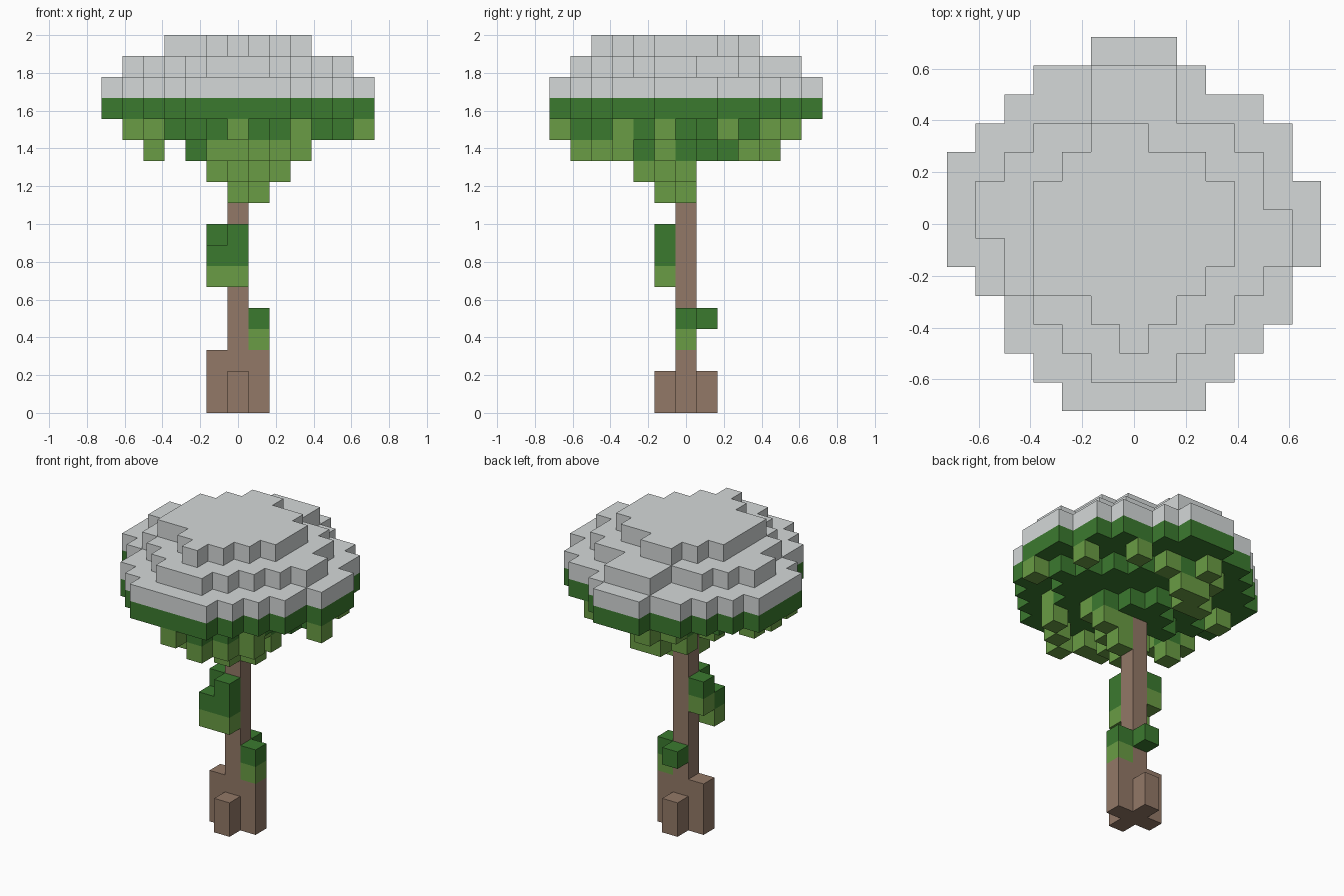
import bpy
import bmesh
from mathutils import Vector

cube = bpy.data.objects.get("Cube")
if cube:
    bpy.data.objects.remove(cube, do_unlink=True)

UNIT = 1 / 9  # edge of one block


def make_material(name, color):
    mat = bpy.data.materials.new(name)
    mat.use_nodes = True
    mat.diffuse_color = (*color, 1)
    mat.node_tree.nodes["Principled BSDF"].inputs["Base Color"].default_value = (*color, 1)
    return mat


bark = make_material("brown bark", (0.29, 0.19, 0.135))
dark_leaf = make_material("dark green leaf", (0.044, 0.195, 0.028))
light_leaf = make_material("light green leaf", (0.143, 0.335, 0.058))
snow = make_material("grey snow", (0.66, 0.69, 0.69))


def build_blocks(name, cells, mat):
    """Skin a set of grid cells with their exposed faces only."""
    cells = set(cells)
    bm = bmesh.new()
    for cell in cells:
        for axis in range(3):
            for side in (-1, 1):
                step = [0, 0, 0]
                step[axis] = side
                if tuple(c + s for c, s in zip(cell, step)) in cells:
                    continue
                normal = Vector(step)
                u = Vector([float(k == (axis + 1) % 3) for k in range(3)])
                v = normal.cross(u)
                mid = Vector(cell) + Vector((0, 0, 0.5)) + normal / 2
                corners = [mid + (u * a + v * b) / 2
                           for a, b in ((-1, -1), (1, -1), (1, 1), (-1, 1))]
                bm.faces.new([bm.verts.new(p * UNIT) for p in corners])
    bmesh.ops.remove_doubles(bm, verts=bm.verts, dist=UNIT / 100)
    bmesh.ops.dissolve_limit(bm, angle_limit=0.01, verts=bm.verts, edges=bm.edges)
    mesh = bpy.data.meshes.new(name)
    bm.to_mesh(mesh)
    bm.free()
    mesh.materials.append(mat)
    obj = bpy.data.objects.new(name, mesh)
    bpy.context.collection.objects.link(obj)


def disc(spans, back, layer):
    """Fill rows from back to front, each given as its first and last column."""
    return {(x, back - n, layer) for n, (lo, hi) in enumerate(spans)
            for x in range(lo, hi + 1)}


def column(x, y, low, high):
    return {(x, y, z) for z in range(low, high + 1)}


# Trunk and four roots
build_blocks("trunk", column(0, 0, 0, 12), bark)
for name, x, y, top in (("left_root", 1, 0, 2), ("right_root", -1, 0, 2),
                        ("front_root", 0, -1, 1), ("back_root", 0, 1, 1)):
    build_blocks(name, column(x, y, 0, top), bark)

# Leaf clumps growing on the trunk
build_blocks("upper_clump_leaves",
             column(0, -1, 7, 8) | column(-1, -1, 7, 7) | column(-1, 0, 8, 8), dark_leaf)
build_blocks("upper_clump_tips", {(0, -1, 6), (-1, -1, 6), (-1, 0, 7)}, light_leaf)
build_blocks("lower_clump_leaves", {(1, 0, 4), (0, 1, 4)}, dark_leaf)
build_blocks("lower_clump_tip", {(1, 0, 3)}, light_leaf)

# Snow tiers, widest at the bottom
wide = [(-1, 1), (-3, 2), (-4, 4), (-5, 5), (-6, 5), (-6, 6), (-6, 6), (-6, 6),
        (-5, 5), (-4, 5), (-4, 4), (-3, 3), (-2, 2)]
middle = [(-1, 1), (-1, 1), (-3, 3), (-4, 4), (-5, 4), (-5, 5), (-4, 5),
          (-4, 4), (-3, 3), (-2, 2), (-1, 1)]
top = [(-1, 0), (-2, 2), (-3, 3), (-3, 3), (-3, 3), (-3, 2), (-1, 1), (0, 0)]
build_blocks("snow_bottom", disc(wide, 6, 15), snow)
build_blocks("snow_middle", disc(middle, 5, 16), snow)
build_blocks("snow_top", disc(top, 3, 17), snow)

# Hanging leaf tips: shallow ones on the rim, deeper ones further in
shallow = [(-5, -2), (-4, -3), (0, -6), (3, -3), (6, -1), (5, 2), (3, 4),
           (1, 4), (-1, 5), (-2, 4), (-5, 1)]
deep = [(-4, -2), (-1, -4), (0, -4), (1, -5), (2, -4), (3, -3), (2, -1),
        (-1, 3), (-2, 3), (-1, 4), (0, 4)]
inner = [(-1, -1), (0, -2), (1, -1), (2, 0)]
tips = {(x, y, 13) for x, y in shallow}
tips |= {(x, y, 12) for x, y in deep}
tips |= {(x, y, 11) for x, y in inner}
tips |= column(0, -1, 10, 11) | column(1, 0, 10, 11)
build_blocks("hanging_leaf_tips", tips, light_leaf)

# Dark canopy: full rim layer, then two diamond layers shrinking downward
canopy = disc(wide, 6, 14)
for x in range(-5, 6):
    for y in range(-5, 6):
        if abs(x - 0.5) + abs(y) <= 4.5:
            canopy.add((x, y, 13))
        if abs(x) + abs(y) <= 2:
            canopy.add((x, y, 12))
canopy |= {(x, y, 13) for x, y in deep}
build_blocks("canopy", canopy - tips - column(0, 0, 0, 12), dark_leaf)
